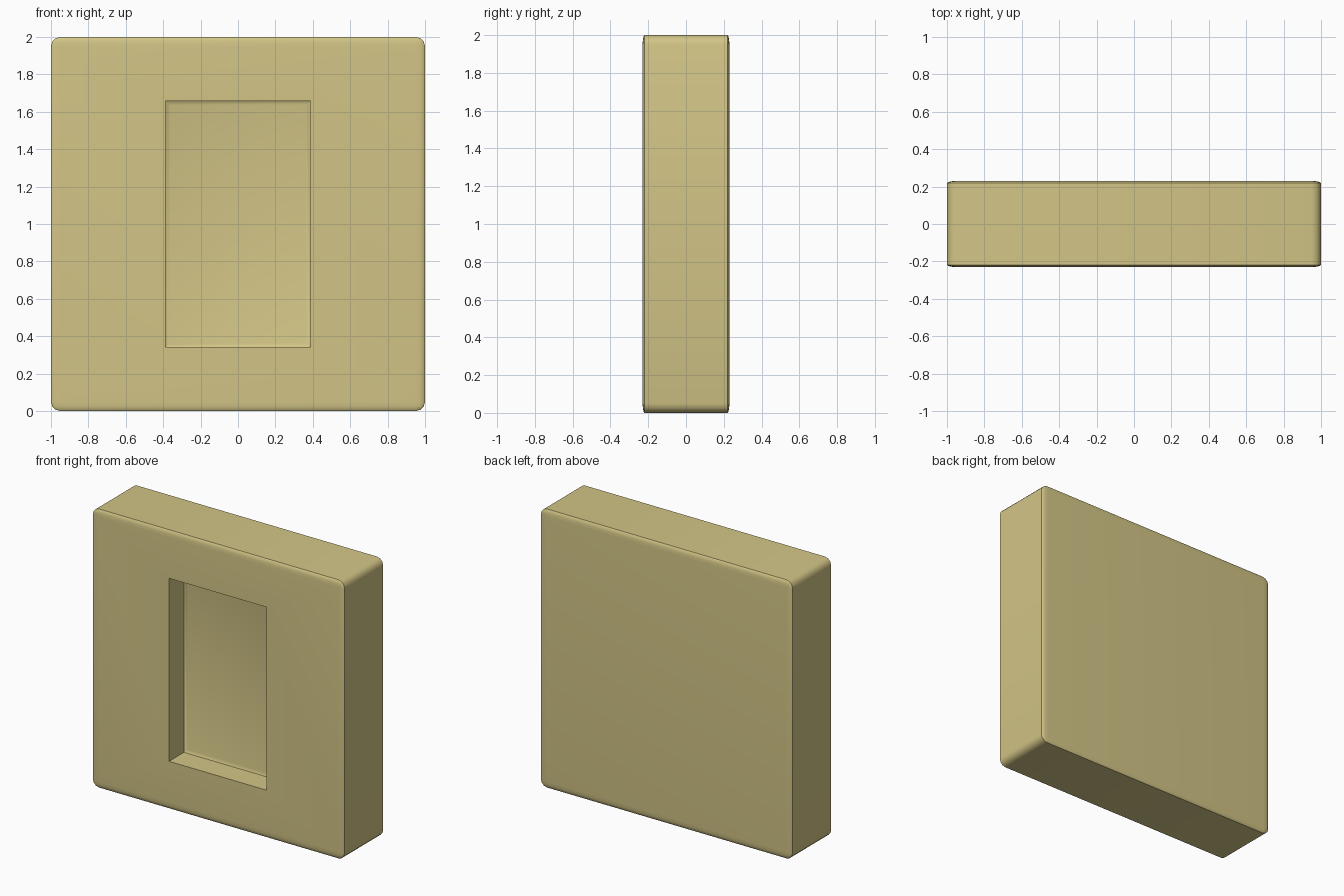
import bpy, bmesh, math
from mathutils import Matrix, Vector

if "Cube" in bpy.data.objects:
    bpy.data.objects.remove(bpy.data.objects["Cube"])

HALF_DEPTH = 0.23
mat = bpy.data.materials.new("tan")
mat.diffuse_color = (0.65, 0.56, 0.24, 1)
mat.use_nodes = True
mat.node_tree.nodes["Principled BSDF"].inputs["Base Color"].default_value = mat.diffuse_color

# Rounded block, flattened in y so the rounding flattens with it
bm = bmesh.new()
bmesh.ops.create_cube(bm, size=2)
bmesh.ops.bevel(bm, geom=bm.edges[:], offset=0.05, segments=3, profile=0.5, affect='EDGES')
bmesh.ops.transform(bm, matrix=Matrix.Diagonal((1, HALF_DEPTH, 1, 1)), verts=bm.verts)

# Recess in the front face: rim, wall, then a shallow fillet onto the floor
bm.normal_update()
front = max((f for f in bm.faces if f.normal.y < -0.99), key=lambda f: f.calc_area())
rings = [(0.0, -HALF_DEPTH), (0.0, -0.061), (0.012, -0.054), (0.022, -0.051)]
for shrink, y in rings:
    bmesh.ops.inset_individual(bm, faces=[front], thickness=0.005)
    for v in front.verts:
        v.co = Vector((math.copysign(0.387 - shrink, v.co.x), y,
                       math.copysign(0.657 - shrink, v.co.z)))

bmesh.ops.translate(bm, vec=(0, 0, 1), verts=bm.verts)
bmesh.ops.recalc_face_normals(bm, faces=bm.faces)
mesh = bpy.data.meshes.new("recessed_block")
bm.to_mesh(mesh)
bm.free()
block = bpy.data.objects.new("recessed_block", mesh)
bpy.context.collection.objects.link(block)
mesh.materials.append(mat)

# Smooth rounded edges, sharp recess corners
bpy.context.view_layer.objects.active = block
block.select_set(True)
bpy.ops.object.shade_smooth_by_angle(angle=math.radians(35))
